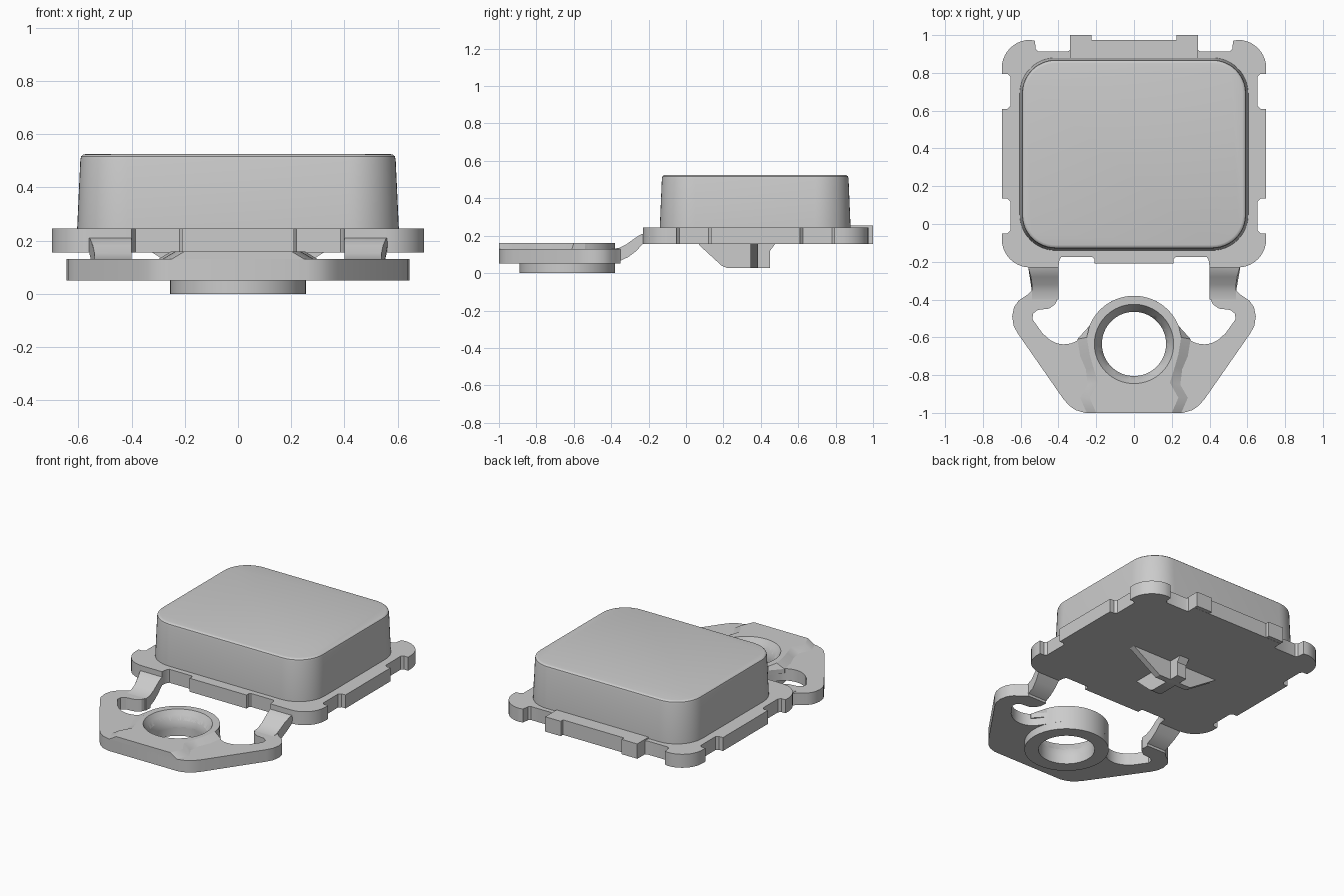
import bpy, bmesh
from math import cos, sin, radians

if "Cube" in bpy.data.objects:
    bpy.data.objects.remove(bpy.data.objects["Cube"])


def loft(name, layers):
    """Closed solid through a list of 3D loops with equal point counts."""
    bm = bmesh.new()
    rings = [[bm.verts.new(p) for p in loop] for loop in layers]
    n = len(rings[0])
    for a, b in zip(rings, rings[1:]):
        for i in range(n):
            j = (i + 1) % n
            bm.faces.new((a[i], a[j], b[j], b[i]))
    bm.faces.new(rings[0][::-1])
    bm.faces.new(rings[-1])
    bmesh.ops.recalc_face_normals(bm, faces=bm.faces)
    me = bpy.data.meshes.new(name)
    bm.to_mesh(me)
    bm.free()
    ob = bpy.data.objects.new(name, me)
    bpy.context.collection.objects.link(ob)
    return ob


def flat(pts, z):
    return [(x, y, z) for x, y in pts]


def prism(name, pts, z0, z1):
    return loft(name, [flat(pts, z0), flat(pts, z1)])


def arc(cx, cy, r, a0, a1, n=10):
    return [(cx + r * cos(radians(a0 + (a1 - a0) * i / n)),
             cy + r * sin(radians(a0 + (a1 - a0) * i / n))) for i in range(n + 1)]


def mirrored(half):
    """Right half outline, bottom to top, completed on the left."""
    return half + [(-x, y) for x, y in reversed(half) if x > 1e-4]


def rect(x0, x1, y0, y1):
    return [(x0, y0), (x1, y0), (x1, y1), (x0, y1)]


def rounded(hx, hy, r, cy=0.37):
    out = []
    for sx, sy, a in ((1, 1, 0), (-1, 1, 90), (-1, -1, 180), (1, -1, 270)):
        out += arc(sx * (hx - r), cy + sy * (hy - r), r, a, a + 90, 12)
    return out


def smooth(ob, angle=30):
    bpy.ops.object.select_all(action='DESELECT')
    ob.select_set(True)
    bpy.context.view_layer.objects.active = ob
    bpy.ops.object.shade_smooth_by_angle(angle=radians(angle))


parts = []

# key cap with slight draft and a softened top edge
cap = [(0.605, 0.51, 0.20), (0.605, 0.51, 0.245), (0.593, 0.499, 0.505),
       (0.59, 0.496, 0.517), (0.583, 0.489, 0.523), (0.575, 0.481, 0.525)]
parts.append(loft("key_cap", [flat(rounded(hx, hy, 0.19 - (0.605 - hx)), z) for hx, hy, z in cap]))

# notched flange around the cap
flange = [(0.21, -0.21), (0.21, -0.185), (0.22, -0.175), (0.385, -0.175), (0.395, -0.19), (0.40, -0.23)]
flange += arc(0.55, -0.08, 0.15, -90, 0)
flange += [(0.70, -0.05), (0.67, -0.05), (0.655, -0.035), (0.655, 0.12), (0.67, 0.135),
           (0.70, 0.135), (0.70, 0.61), (0.67, 0.61), (0.655, 0.625), (0.655, 0.78),
           (0.67, 0.795), (0.70, 0.795)]
flange += arc(0.55, 0.825, 0.15, 0, 90)
flange += [(0.525, 0.97), (0.52, 0.925), (0.505, 0.912), (0.355, 0.912), (0.34, 0.92)]
flange += [(0.34, 0.975)]
parts.append(prism("flange", mirrored(flange), 0.155, 0.245))

# rear stop strip with two tabs
strip = mirrored([(0.34, 0.88), (0.34, 1.0), (0.225, 1.0), (0.225, 0.975)])
parts.append(prism("rear_stop", strip, 0.156, 0.255))

# cross-shaped plunger under the cap
side = [(0.07, 0.16), (0.07, 0.15), (0.19, 0.04), (0.22, 0.027), (0.45, 0.027), (0.45, 0.12), (0.48, 0.16)]
parts.append(loft("plunger_long_fin", [[(x, y, z) for y, z in side] for x in (-0.035, 0.035)]))
front = [(-0.33, 0.16), (-0.12, 0.027), (0.12, 0.027), (0.33, 0.16)]
parts.append(loft("plunger_cross_fin", [[(x, y, z) for x, z in front] for y in (0.345, 0.385)]))

# hinge plate outline: outer edge, arm root, inner window, ring
CY, R = -0.635, 0.255
plate = [(0.26, -1.0), (0.31, -0.985), (0.345, -0.96), (0.375, -0.925), (0.615, -0.58),
         (0.637, -0.54), (0.645, -0.49), (0.635, -0.44), (0.61, -0.405), (0.565, -0.375),
         (0.54, -0.35), (0.40, -0.35), (0.402, -0.39), (0.417, -0.425), (0.45, -0.448),
         (0.51, -0.455), (0.535, -0.475), (0.537, -0.505), (0.48, -0.585)]
plate += arc(0.37, -0.505, 0.132, -40, -135, 10)
ring = arc(0, CY, R, 22, 90, 16)
hinge = prism("hinge_plate", mirrored(plate + ring), 0.05, 0.13)

# raised centre with sloping shoulders
base = [(0.25, -1.0), (0.285, -0.92), (0.245, -0.85), (0.255, -0.77), (0.285, -0.70), (0.30, -0.61)]
top = [(0.20, -1.0), (0.235, -0.92), (0.19, -0.84), (0.215, -0.76), (0.235, -0.69), (0.25, -0.60)]
low, high = mirrored(base + ring), mirrored(top + ring)
raised = loft("raised_centre", [flat(low, 0.10), flat(low, 0.13), flat(high, 0.16)])

# round boss underneath
boss = prism("hinge_boss", arc(0, CY, R, 0, 354.375, 63), 0.0, 0.06)

# countersunk hole through all three
hole = [(0.17, -0.1), (0.17, 0.09), (0.21, 0.16), (0.21, 0.3)]
cutter = loft("hole_cutter", [flat(arc(0, CY, r, 0, 354.375, 63), z) for r, z in hole])
cutter.hide_render = True
for ob in (hinge, raised, boss):
    mod = ob.modifiers.new("hole", 'BOOLEAN')
    mod.operation, mod.solver, mod.object = 'DIFFERENCE', 'EXACT', cutter
    bpy.context.view_layer.objects.active = ob
    bpy.ops.object.modifier_apply(modifier=mod.name)
bpy.data.objects.remove(cutter)
parts += [hinge, raised, boss]

# curved spring arms joining hinge plate and flange
arm = [(-0.40, 0.05), (-0.36, 0.062), (-0.31, 0.085), (-0.27, 0.115), (-0.23, 0.156), (-0.20, 0.156),
       (-0.20, 0.215), (-0.24, 0.208), (-0.28, 0.182), (-0.32, 0.153), (-0.36, 0.134), (-0.40, 0.13)]
for s, label in ((-1, "left"), (1, "right")):
    inner = [(s * 0.40, y, z) for y, z in arm]
    outer = [(s * (0.54 + max(0, y + 0.30) * 0.28), y, z) for y, z in arm]
    parts.append(loft("spring_arm_" + label, [inner, outer]))

for ob in parts:
    smooth(ob)
